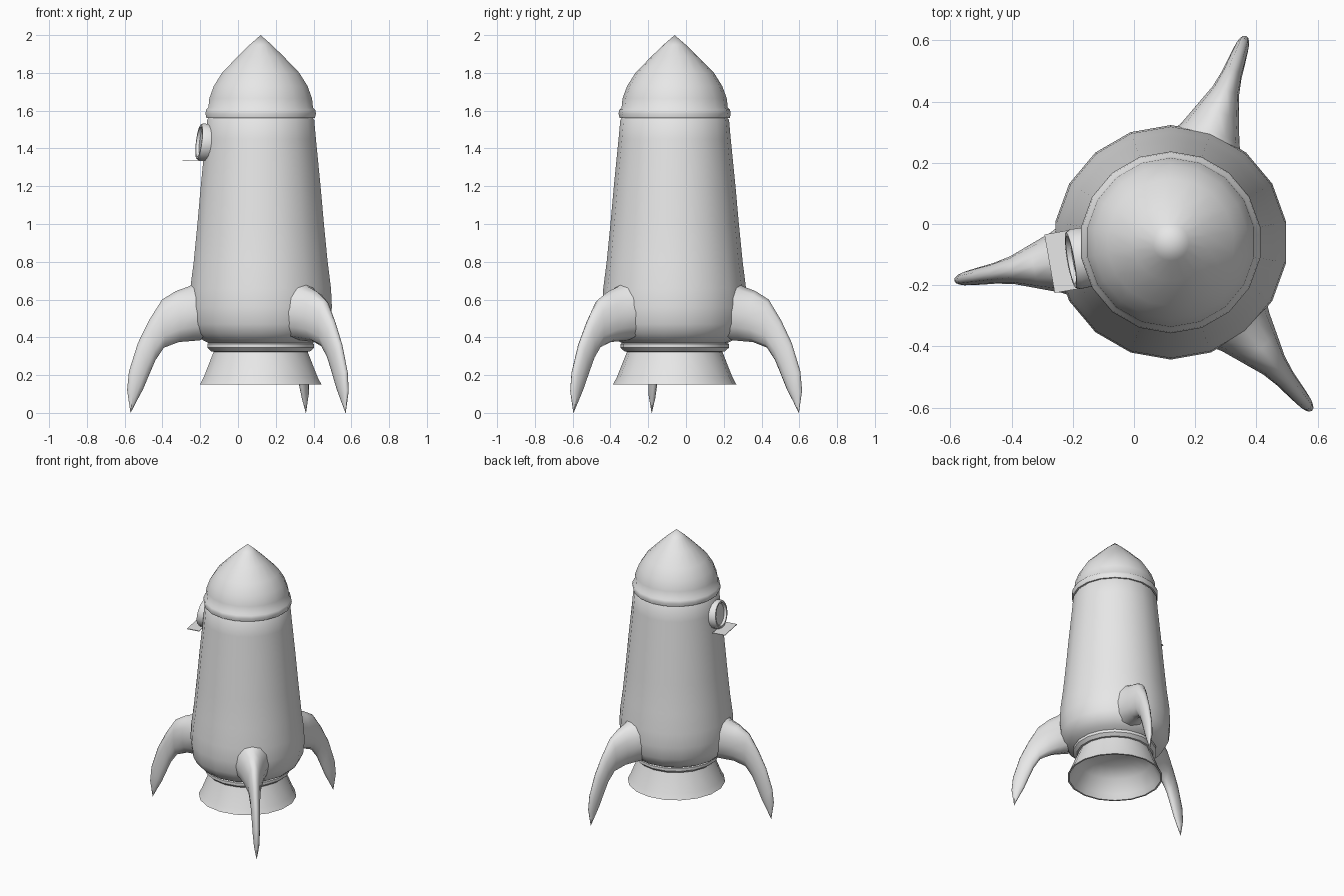
import bpy, bmesh
from math import sin, cos, pi, radians
from mathutils import Matrix, Vector

cube = bpy.data.objects.get("Cube")
if cube:
    bpy.data.objects.remove(cube)

AXIS = Vector((0.12, -0.06, 0))
SIDES = 18
FIN_ANGLES = (70, 190, 310)
WINDOW_ANGLE = 190

grey = bpy.data.materials.new("plain grey")
grey.use_nodes = True
grey.diffuse_color = (0.8, 0.8, 0.8, 1)
grey.node_tree.nodes["Principled BSDF"].inputs["Base Color"].default_value = (0.8, 0.8, 0.8, 1)


def finish(name, bm, matrix, angle=35):
    bmesh.ops.remove_doubles(bm, verts=bm.verts, dist=0.0005)
    bmesh.ops.recalc_face_normals(bm, faces=bm.faces)
    mesh = bpy.data.meshes.new(name)
    bm.to_mesh(mesh)
    bm.free()
    mesh.materials.append(grey)
    obj = bpy.data.objects.new(name, mesh)
    obj.matrix_world = matrix
    bpy.context.collection.objects.link(obj)
    bpy.ops.object.select_all(action='DESELECT')
    obj.select_set(True)
    bpy.context.view_layer.objects.active = obj
    bpy.ops.object.shade_smooth_by_angle(angle=radians(angle))
    return obj


def loft(bm, rings):
    """Bridge consecutive closed rings of points with quads."""
    rows = [[bm.verts.new(p) for p in ring] for ring in rings]
    n = len(rows[0])
    for a, b in zip(rows, rows[1:]):
        for i in range(n):
            j = (i + 1) % n
            bm.faces.new((a[i], a[j], b[j], b[i]))


def lathe(name, profile, matrix, sides=SIDES, angle=35):
    bm = bmesh.new()
    turns = [radians(10) + 2 * pi * i / sides for i in range(sides)]
    loft(bm, [[(r * cos(t), r * sin(t), z) for t in turns] for r, z in profile])
    return finish(name, bm, matrix, angle)


def around(angle):
    return Matrix.Translation(AXIS) @ Matrix.Rotation(radians(angle), 4, 'Z')


# Turned parts: hull, nose cap, collar and hollow nozzle
centre = Matrix.Translation(AXIS)
lathe("hull", [(0.27, 1.575), (0.288, 1.55), (0.297, 1.45), (0.322, 1.2), (0.34, 1.0),
               (0.36, 0.8), (0.378, 0.66), (0.383, 0.56), (0.373, 0.47), (0.348, 0.42),
               (0.31, 0.385), (0.27, 0.365)], centre, angle=50)
lathe("nose_cap", [(0.27, 1.565), (0.292, 1.562), (0.297, 1.585), (0.293, 1.605),
                   (0.281, 1.617), (0.276, 1.665), (0.252, 1.73), (0.208, 1.8),
                   (0.125, 1.885), (0.06, 1.948), (0, 2.0)], centre, angle=60)
lathe("collar", [(0.27, 0.375), (0.287, 0.365), (0.287, 0.345), (0.265, 0.325), (0.24, 0.322)],
      centre)
lathe("nozzle", [(0.25, 0.33), (0.307, 0.187), (0.327, 0.15), (0.315, 0.15), (0.296, 0.187),
                 (0.25, 0.28), (0.16, 0.33), (0, 0.345)], centre)

# Fins: swept blade, each station = outer radius, z, inner radius, z, half thickness
STATIONS = [(0.33, 0.71, 0.32, 0.385, 0.13), (0.385, 0.67, 0.375, 0.38, 0.1),
            (0.455, 0.645, 0.44, 0.375, 0.075), (0.53, 0.6, 0.52, 0.345, 0.046),
            (0.6, 0.49, 0.565, 0.28, 0.034), (0.66, 0.37, 0.6, 0.2, 0.029),
            (0.708, 0.22, 0.632, 0.125, 0.024), (0.718, 0.12, 0.665, 0.065, 0.018),
            (0.7, 0, 0.699, 0, 0.001)]
for k, angle in enumerate(FIN_ANGLES):
    bm = bmesh.new()
    rings = []
    for ro, zo, ri, zi, half in STATIONS:
        ring = []
        for i in range(12):
            t = 2 * pi * i / 12
            s = (1 + cos(t)) / 2
            ring.append((ri + (ro - ri) * s, half * sin(t), zi + (zo - zi) * s))
        rings.append(ring)
    loft(bm, rings)
    finish(f"fin_{k + 1}", bm, around(angle), 80)

# Round window: raised frame and recessed pane, leaning with the hull
lean = around(WINDOW_ANGLE) @ Matrix.Translation((0.3, 0, 1.432)) @ Matrix.Rotation(radians(83), 4, 'Y')
lathe("window_frame", [(0.098, -0.03), (0.1, 0.018), (0.092, 0.032), (0.08, 0.032), (0.074, 0.016)],
      lean, 20, 50)
lathe("window_pane", [(0.078, 0.016), (0, 0.018)], lean, 20)

# Thin sill below the window
bm = bmesh.new()
bmesh.ops.create_cube(bm, size=1)
bmesh.ops.scale(bm, vec=(0.09, 0.194, 0.004), verts=bm.verts)
finish("window_sill", bm, around(WINDOW_ANGLE) @ Matrix.Translation((0.357, 0, 1.335)))
